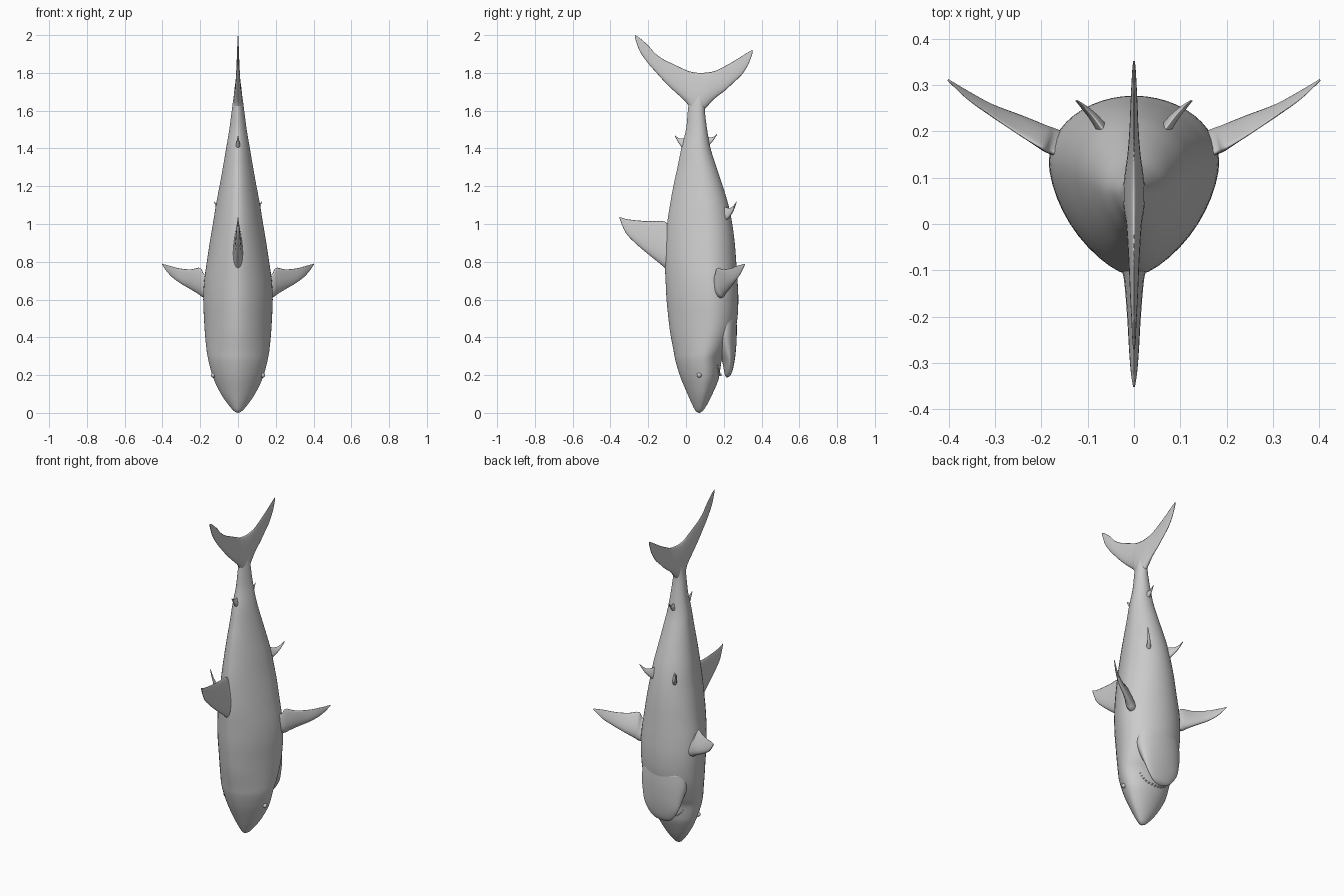
import bpy, bmesh, math
from mathutils import Vector

if "Cube" in bpy.data.objects:
    bpy.data.objects.remove(bpy.data.objects["Cube"])

grey = bpy.data.materials.new("shark grey")
grey.diffuse_color = (0.6, 0.6, 0.6, 1)
grey.use_nodes = True
grey.node_tree.nodes["Principled BSDF"].inputs["Base Color"].default_value = grey.diffuse_color


def resample(keys, k=4):
    """Smooth (Catmull-Rom) interpolation between key rows."""
    out = []
    last = len(keys) - 1
    for i in range(last):
        p0, p1, p2, p3 = (keys[min(max(i + d, 0), last)] for d in (-1, 0, 1, 2))
        for s in range(k):
            t = s / k
            out.append([0.5 * (2 * b + (c - a) * t + (2 * a - 5 * b + 4 * c - d) * t * t
                               + (3 * b - a - 3 * c + d) * t ** 3)
                        for a, b, c, d in zip(p0, p1, p2, p3)])
    return out + [list(keys[-1])]


def loft(name, rings):
    """Skin a list of closed rings and cap both ends."""
    bm = bmesh.new()
    rows = [[bm.verts.new(p) for p in ring] for ring in rings]
    n = len(rows[0])
    for a, b in zip(rows, rows[1:]):
        for i in range(n):
            j = (i + 1) % n
            bm.faces.new((a[i], a[j], b[j], b[i]))
    bm.faces.new(rows[0])
    bm.faces.new(rows[-1])
    bmesh.ops.recalc_face_normals(bm, faces=bm.faces)
    mesh = bpy.data.meshes.new(name)
    bm.to_mesh(mesh)
    bm.free()
    mesh.materials.append(grey)
    for f in mesh.polygons:
        f.use_smooth = True
    obj = bpy.data.objects.new(name, mesh)
    bpy.context.collection.objects.link(obj)
    return obj


def hull(name, keys, n=48):
    """Body of egg-shaped sections; keys are (z, back y, belly y, half width)."""
    rings = []
    for z, back, belly, w in resample(keys):
        mid = back + 0.62 * (belly - back)
        ring = []
        for i in range(n):
            a = 2 * math.pi * i / n
            c, s = math.cos(a), math.sin(a)
            e = 1.0 if s > 0 else 1.2          # back is more wedge-shaped
            x = math.copysign(abs(c) ** e, c) * max(w, 0.001)
            y = mid + (s * (belly - mid) if s > 0 else -abs(s) ** e * (mid - back))
            ring.append((x, y, z))
        rings.append(ring)
    return loft(name, rings)


def fin(name, keys, side=1, n=20):
    """Foil-section fin; keys are (lead xyz, trail xyz, half thickness)."""
    a, b = Vector(keys[0][:3]), Vector(keys[-1][:3])
    mid = keys[len(keys) // 2]
    normal = (b - a).cross(Vector(mid[3:6]) - Vector(mid[:3])).normalized()
    rings = []
    for row in resample(keys):
        lead, trail, t = Vector(row[:3]), Vector(row[3:6]), max(row[6], 0.001)
        ring = []
        for i in range(n):
            th = 2 * math.pi * i / n
            u = (1 - math.cos(th)) / 2
            p = lead.lerp(trail, u) + normal * (t * math.sin(th) * (1.35 - 0.9 * u))
            ring.append((p.x * side, p.y, p.z))
        rings.append(ring)
    return loft(name, rings)


def median_fin(name, keys):
    """Fin in the x = 0 plane; keys are (y, lead z, trail z, half thickness)."""
    return fin(name, [(0, y, l, 0, y, t, h) for y, l, t, h in keys])


# body with snout and upper jaw
hull("body", [
    (0, .068, .072, .002), (.012, .05, .09, .024), (.05, .03, .115, .056),
    (.1, .008, .14, .09), (.17, -.022, .17, .125), (.22, -.04, .18, .142),
    (.28, -.057, .19, .157), (.33, -.066, .215, .166), (.42, -.083, .255, .175),
    (.5, -.093, .272, .18), (.6, -.103, .277, .184), (.7, -.108, .273, .179),
    (.8, -.112, .266, .165), (.9, -.108, .258, .15), (1.0, -.1, .245, .133),
    (1.1, -.085, .225, .117), (1.2, -.067, .195, .098), (1.3, -.045, .162, .08),
    (1.4, -.025, .13, .063), (1.5, 0, .112, .046), (1.6, .01, .1, .033),
    (1.68, .02, .1, .022), (1.76, .05, .085, .008)])

# lower jaw, leaving the open mouth slot
hull("lower_jaw", [
    (.188, .214, .222, .02), (.2, .206, .236, .052), (.23, .2, .248, .083),
    (.28, .188, .258, .112), (.34, .15, .265, .13), (.42, .1, .269, .145),
    (.5, .1, .268, .135)])

# dorsal fins, anal fin and tail
median_fin("dorsal_fin", [
    (-.03, .7, 1.02, .036), (-.09, .745, 1.0, .03), (-.12, .775, 1.015, .022),
    (-.2, .84, 1.015, .015), (-.27, .9, 1.02, .011), (-.32, .955, 1.027, .007),
    (-.352, 1.03, 1.038, .002)])
median_fin("second_dorsal_fin", [
    (.01, 1.36, 1.46, .016), (-.03, 1.415, 1.452, .009), (-.058, 1.462, 1.468, .002)])
median_fin("anal_fin", [
    (.09, 1.38, 1.47, .016), (.135, 1.43, 1.458, .009), (.165, 1.472, 1.478, .002)])
median_fin("tail_fin", [
    (-.27, 1.985, 2.0, .002), (-.245, 1.915, 1.985, .004), (-.2, 1.85, 1.945, .006),
    (-.165, 1.81, 1.905, .008), (-.12, 1.76, 1.872, .01), (-.075, 1.715, 1.85, .012),
    (0, 1.645, 1.815, .017), (.03, 1.6, 1.805, .022), (.07, 1.58, 1.8, .024),
    (.11, 1.62, 1.802, .02), (.153, 1.665, 1.81, .014), (.205, 1.705, 1.835, .01),
    (.25, 1.747, 1.86, .008), (.295, 1.79, 1.888, .006), (.33, 1.845, 1.91, .004),
    (.352, 1.905, 1.922, .002)])

# paired fins and eyes
for side, label in ((1, "left"), (-1, "right")):
    fin(label + "_pectoral_fin", [
        (.13, .17, .6, .13, .14, .73, .028), (.18, .195, .612, .18, .155, .735, .025),
        (.2, .205, .625, .2, .165, .768, .022), (.25, .23, .655, .25, .195, .76, .015),
        (.31, .255, .69, .31, .235, .765, .01), (.36, .285, .73, .36, .27, .778, .006),
        (.402, .312, .785, .402, .31, .79, .002)], side)
    fin(label + "_pelvic_fin", [
        (.05, .18, .99, .05, .18, 1.1, .016), (.085, .228, 1.035, .085, .228, 1.085, .01),
        (.108, .252, 1.075, .108, .252, 1.098, .006),
        (.125, .267, 1.114, .125, .267, 1.12, .002)], side)
    bpy.ops.mesh.primitive_uv_sphere_add(segments=16, ring_count=8, radius=.013,
                                         location=(side * .131, .07, .2))
    eye = bpy.context.object
    eye.name = label + "_eye"
    eye.data.materials.append(grey)
    bpy.ops.object.shade_smooth()

# row of upper teeth around the mouth arc
for i in range(-6, 7):
    a = i / 6 * 1.25
    x, z = .1 * math.sin(a), .275 - .075 * math.cos(a)
    y = .1 + .082 * math.sqrt(1 - (x / .14) ** 2)
    bpy.ops.mesh.primitive_cone_add(vertices=6, radius1=.007, radius2=0, depth=.022,
                                    location=(x, y, z), rotation=(-math.pi / 2, 0, 0))
    tooth = bpy.context.object
    tooth.name = "tooth"
    tooth.data.materials.append(grey)
